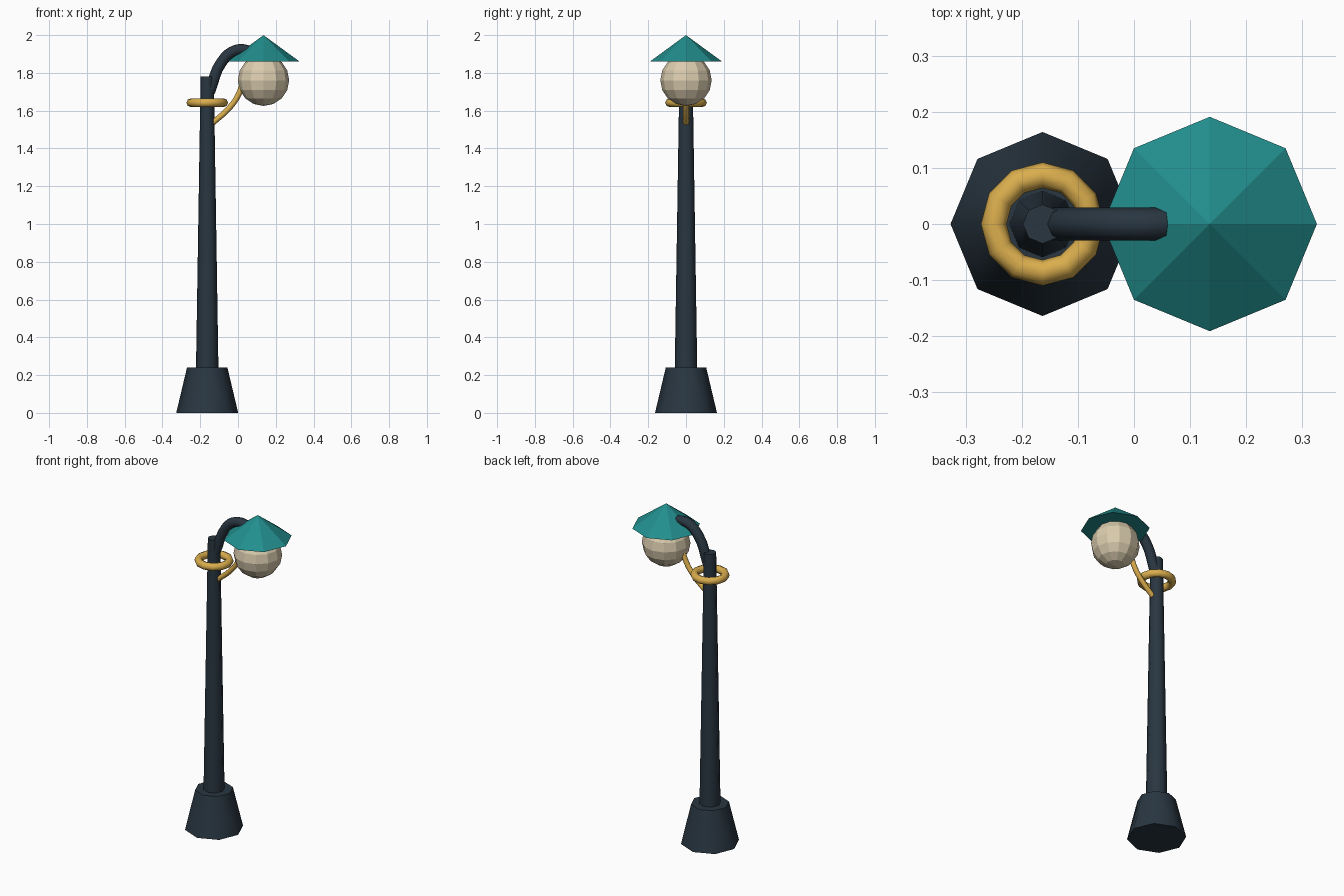
import bpy
import math

cube = bpy.data.objects.get("Cube")
if cube:
    bpy.data.objects.remove(cube, do_unlink=True)

POLE_X = -0.163
LAMP_X = 0.135


def material(name, rgb):
    mat = bpy.data.materials.new(name)
    mat.use_nodes = True
    colour = (*rgb, 1)
    mat.diffuse_color = colour
    mat.node_tree.nodes["Principled BSDF"].inputs["Base Color"].default_value = colour
    return mat


slate = material("dark slate", (0.022, 0.037, 0.053))
teal = material("teal", (0.016, 0.27, 0.27))
gold = material("gold", (0.70, 0.42, 0.075))
cream = material("cream", (0.70, 0.60, 0.42))


def finish(name, mat, angle=None):
    obj = bpy.context.object
    obj.name = name
    obj.data.materials.append(mat)
    if angle:
        bpy.ops.object.shade_smooth_by_angle(angle=math.radians(angle))
    return obj


def cone(name, x, z0, z1, r0, r1, mat, angle=None):
    """Eight-sided tapered solid with corners on the axes."""
    bpy.ops.mesh.primitive_cone_add(vertices=8, radius1=r0, radius2=r1, depth=z1 - z0,
                                    location=(x, 0, (z0 + z1) / 2))
    return finish(name, mat, angle)


def tube(name, points, radius, mat):
    """Round bar bent smoothly through (x, z) points."""
    curve = bpy.data.curves.new(name, "CURVE")
    curve.dimensions = "3D"
    curve.bevel_depth = radius
    curve.bevel_resolution = 2
    curve.resolution_u = 4
    curve.use_fill_caps = True
    spline = curve.splines.new("BEZIER")
    spline.bezier_points.add(len(points) - 1)
    for bp, (x, z) in zip(spline.bezier_points, points):
        bp.co = (x, 0, z)
        bp.handle_left_type = bp.handle_right_type = "AUTO"
    obj = bpy.data.objects.new(name, curve)
    bpy.context.collection.objects.link(obj)
    bpy.ops.object.select_all(action="DESELECT")
    obj.select_set(True)
    bpy.context.view_layer.objects.active = obj
    bpy.ops.object.convert(target="MESH")
    return finish(name, mat, 50)


# Foot and tapered pole
cone("base", POLE_X, 0, 0.24, 0.164, 0.107, slate, 50)
cone("pole", POLE_X, 0.2, 1.78, 0.06, 0.035, slate, 50)

# Curved arm carrying the lamp
tube("arm", [(-0.15, 1.7), (-0.085, 1.86), (-0.01, 1.92), (0.06, 1.915), (0.12, 1.88)],
     0.029, slate)

# Collar ring around the pole and the brace below the lamp
bpy.ops.mesh.primitive_torus_add(major_segments=12, minor_segments=8, major_radius=0.087,
                                 minor_radius=0.023, location=(POLE_X, 0, 1.642))
finish("collar_ring", gold, 60)
tube("brace", [(-0.135, 1.535), (-0.06, 1.6), (-0.005, 1.67), (0.03, 1.76)], 0.015, gold)

# Globe under a pointed shade
bpy.ops.mesh.primitive_uv_sphere_add(segments=12, ring_count=8, radius=0.136,
                                     location=(LAMP_X, 0, 1.761))
finish("globe", cream)
cone("shade", LAMP_X, 1.86, 2.0, 0.191, 0, teal)
